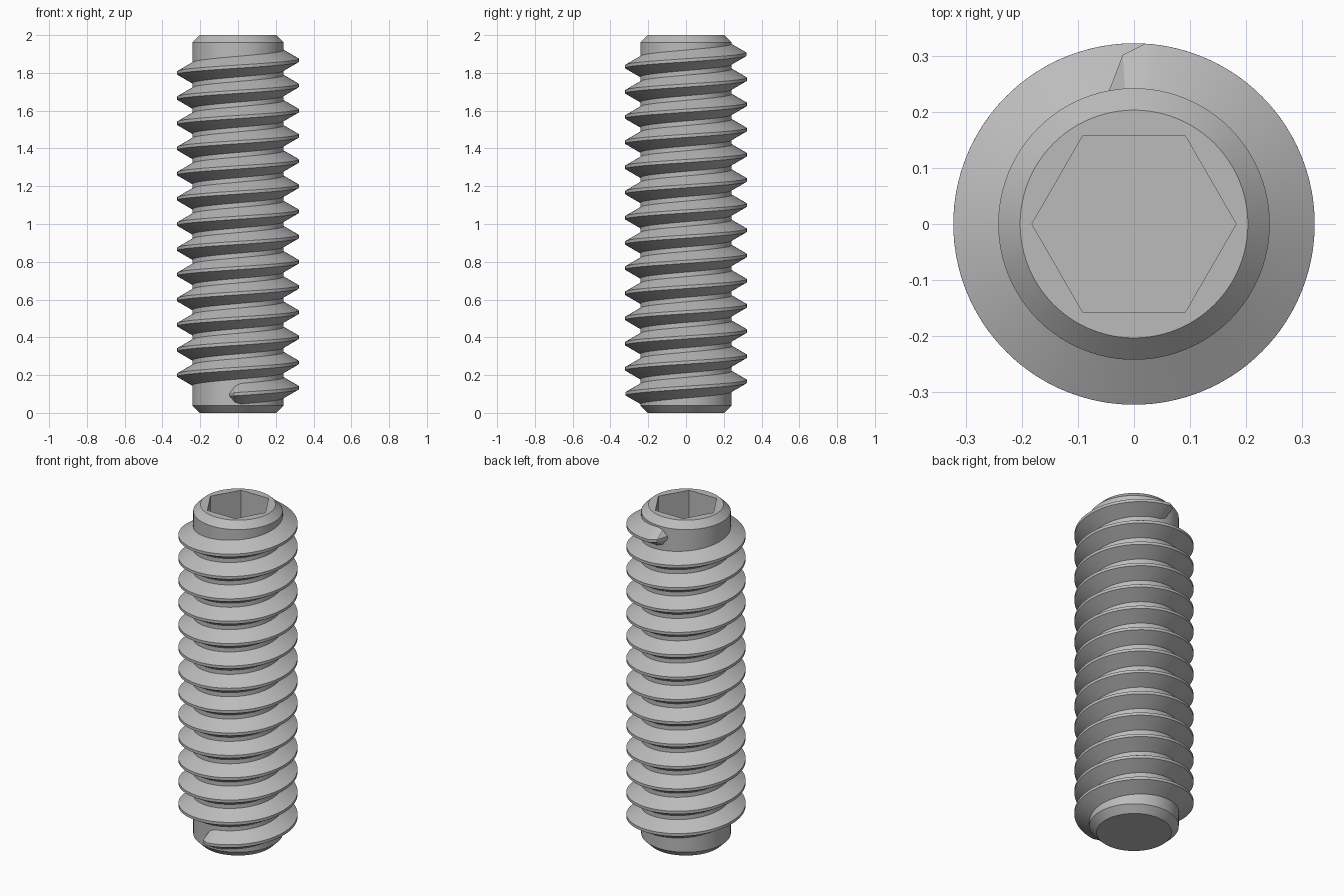
import bpy, bmesh
from math import radians, sin, cos, tan, pi

old = bpy.data.objects.get("Cube")
if old:
    bpy.data.objects.remove(old, do_unlink=True)

LENGTH, CORE, CREST = 2.0, 0.242, 0.322
TIP, CHAMFER = 0.203, 0.038
SOCKET, DEPTH = 0.182, 0.33
PITCH, TURNS, START = LENGTH / 15, 13.5, 1.5 * pi
SEG = 96

steel = bpy.data.materials.new("grey_steel")
steel.use_nodes = True
grey = (0.5, 0.5, 0.5, 1)
steel.diffuse_color = grey
steel.node_tree.nodes["Principled BSDF"].inputs["Base Color"].default_value = grey


def finish(name, bm):
    bmesh.ops.recalc_face_normals(bm, faces=bm.faces)
    mesh = bpy.data.meshes.new(name)
    bm.to_mesh(mesh)
    bm.free()
    mesh.materials.append(steel)
    obj = bpy.data.objects.new(name, mesh)
    bpy.context.collection.objects.link(obj)
    bpy.ops.object.select_all(action="DESELECT")
    obj.select_set(True)
    bpy.context.view_layer.objects.active = obj
    bpy.ops.object.shade_smooth_by_angle(angle=radians(25))


def ring(bm, radius, z, count):
    return [bm.verts.new((radius * cos(2 * pi * i / count),
                          radius * sin(2 * pi * i / count), z)) for i in range(count)]


def join(bm, a, b):
    n = len(a)
    for i in range(n):
        j = (i + 1) % n
        bm.faces.new((a[i], a[j], b[j], b[i]))


# Chamfered core with a hexagonal drive socket
bm = bmesh.new()
profile = [(TIP, 0), (CORE, CHAMFER), (CORE, LENGTH - CHAMFER), (TIP, LENGTH)]
rings = [ring(bm, r, z, SEG) for r, z in profile]
for low, high in zip(rings, rings[1:]):
    join(bm, low, high)
bm.faces.new(rings[0])
mouth = ring(bm, SOCKET, LENGTH, 6)
floor = ring(bm, SOCKET, LENGTH - DEPTH, 6)
join(bm, floor, mouth)
bm.faces.new(floor)
# Flat rim: each hexagon side fans out to its sixth of the circle
top, sixth = rings[-1], SEG // 6
for k in range(6):
    arc = [top[(k * sixth + i) % SEG] for i in range(sixth + 1)]
    bm.faces.new(arc + [mouth[(k + 1) % 6], mouth[k]])
finish("screw_core", bm)

# Helical thread: trapezoid section that sinks into the core at both ends
bm = bmesh.new()
flat, root = PITCH / 8, CORE - 0.006
sweep = TURNS * 2 * pi
steps = int(TURNS * SEG)
lead = radians(3.5)
ends = [(radians(-10.6), CORE), (radians(-3.8), 0.302)]
stations = ends + [(lead + (sweep - 2 * lead) * i / steps, CREST) for i in range(steps + 1)]
stations += [(sweep - a, r) for a, r in reversed(ends)]
bottom = LENGTH / 2 - TURNS * PITCH / 2
sections = []
for angle, radius in stations:
    wide = flat / 2 + (radius - root) * tan(radians(30))
    z = bottom + PITCH * angle / (2 * pi)
    a = START + angle
    sections.append([bm.verts.new((r * cos(a), r * sin(a), z + dz)) for r, dz in
                     ((root, -wide), (radius, -flat / 2), (radius, flat / 2), (root, wide))])
for s, t in zip(sections, sections[1:]):
    join(bm, s, t)
bm.faces.new(sections[0])
bm.faces.new(sections[-1])
finish("screw_thread", bm)
